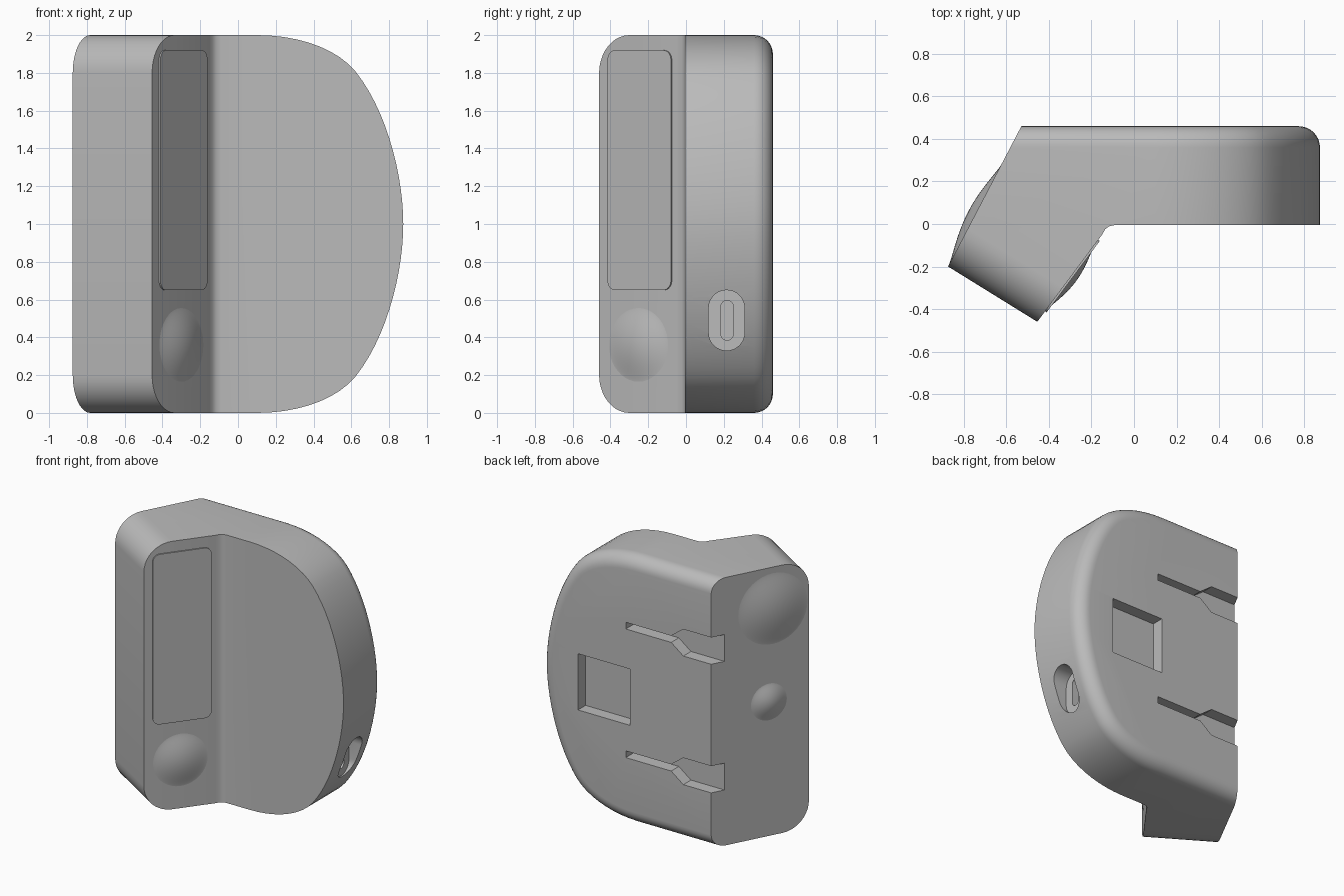
import bpy, bmesh, math
from mathutils import Vector, Matrix
from mathutils.geometry import interpolate_bezier

cube = bpy.data.objects.get("Cube")
if cube:
    bpy.data.objects.remove(cube, do_unlink=True)

grey = bpy.data.materials.new("plain grey")
grey.use_nodes = True
grey.diffuse_color = (0.5, 0.5, 0.5, 1)
grey.node_tree.nodes["Principled BSDF"].inputs["Base Color"].default_value = (0.5, 0.5, 0.5, 1)


def make_object(name, bm):
    mesh = bpy.data.meshes.new(name)
    bm.to_mesh(mesh)
    bm.free()
    mesh.materials.append(grey)
    obj = bpy.data.objects.new(name, mesh)
    bpy.context.collection.objects.link(obj)
    return obj


def prism(points, low, high, place):
    """Extrude a 2D outline between two levels; place maps (a, b, level) to space."""
    bm = bmesh.new()
    bottom, top = [[bm.verts.new(place(a, b, h)) for a, b in points] for h in (low, high)]
    bm.faces.new(bottom)
    bm.faces.new(top)
    for i in range(len(points)):
        j = (i + 1) % len(points)
        bm.faces.new((bottom[i], bottom[j], top[j], top[i]))
    bmesh.ops.recalc_face_normals(bm, faces=bm.faces[:])
    return bm


def rounded_rect(a0, a1, b0, b1, r, steps=8):
    points = []
    for k, (a, b) in enumerate(((a1 - r, b1 - r), (a0 + r, b1 - r), (a0 + r, b0 + r), (a1 - r, b0 + r))):
        for i in range(steps + 1):
            t = math.pi / 2 * (k + i / steps)
            points.append((a + r * math.cos(t), b + r * math.sin(t)))
    return points


def boolean(target, cutter, operation):
    mod = target.modifiers.new(operation.lower(), "BOOLEAN")
    mod.operation, mod.solver, mod.object = operation, "EXACT", cutter
    bpy.context.view_layer.objects.active = target
    bpy.ops.object.modifier_apply(modifier=mod.name)
    bpy.data.objects.remove(cutter, do_unlink=True)


def smooth(obj, degrees=30):
    bpy.ops.object.select_all(action="DESELECT")
    obj.select_set(True)
    bpy.context.view_layer.objects.active = obj
    bpy.ops.object.shade_smooth_by_angle(angle=math.radians(degrees))


along_x = lambda a, b, h: Vector((h, a, b))
along_y = lambda a, b, h: Vector((a, h, b))
along_z = lambda a, b, h: Vector((a, b, h))

# D-shaped housing with a rounded back rim
upper = [v.to_2d() for v in
         interpolate_bezier(*[Vector((x, z, 0)) for x, z in ((0.1, 2), (0.32, 2), (0.52, 1.93), (0.62, 1.81))], 10)
         + interpolate_bezier(*[Vector((x, z, 0)) for x, z in ((0.62, 1.81), (0.79, 1.6), (0.875, 1.25), (0.875, 1))], 14)[1:]]
lower = [(x, 2 - z) for x, z in reversed(upper[:-1])]
outline = [(-1.3, 2)] + [tuple(p) for p in upper] + lower + [(-1.3, 0)]
bm = prism(outline, -1, 0.46, along_y)
rim = [e for e in bm.edges if all(v.co.y > 0.45 for v in e.verts)]
bmesh.ops.bevel(bm, geom=rim, offset=0.1, segments=8, profile=0.5, affect="EDGES")
body = make_object("body", bm)

# Bent plan shape: flat housing plus slanted arm
arm_back, arm_front = Vector((-0.875, -0.2)), Vector((-0.455, -0.46))
back_dir = Vector((0.345, 0.66)).normalized()
back_corner = Vector((-0.53, 0.46))
bend = [(-0.15, -0.05), (-0.135, -0.024), (-0.115, -0.01), (-0.09, -0.005)]
plan = [tuple(arm_back), tuple(arm_front)] + bend + [(1.2, -0.005), (1.2, 0.6), tuple(back_corner + back_dir * 0.16)]
boolean(body, make_object("plan", prism(plan, -0.2, 2.2, along_z)), "INTERSECT")

# Large rounding at the top and bottom of the arm end
bm = bmesh.new()
bm.from_mesh(body.data)
at_end = lambda v: min((v.co.xy - arm_back).length, (v.co.xy - arm_front).length) < 0.005
ends = [e for e in bm.edges if all(at_end(v) for v in e.verts) and abs(e.verts[0].co.z - e.verts[1].co.z) < 0.01]
bmesh.ops.bevel(bm, geom=ends, offset=0.2, segments=10, profile=0.5, affect="EDGES")
bm.to_mesh(body.data)
bm.free()

# Mounting slots and square pocket in the back
for z in (0.515, 1.475):
    half = [(0.175, 0.025), (-0.2, 0.025), (-0.3, 0.1), (-1, 0.1)]
    slot = [(x, z + w) for x, w in half] + [(x, z - w) for x, w in reversed(half)]
    boolean(body, make_object("slot", prism(slot, 0.37, 0.6, along_y)), "DIFFERENCE")
pocket = [(0.14, 0.74), (0.57, 0.74), (0.57, 1.16), (0.14, 1.16)]
boolean(body, make_object("pocket", prism(pocket, 0.37, 0.6, along_y)), "DIFFERENCE")

# Charging port: wide recess, then a narrow slot
for (y0, y1, z0, z1), depth in (((0.12, 0.31, 0.33, 0.65), 0.7), ((0.185, 0.25, 0.385, 0.595), 0.6)):
    port = rounded_rect(y0, y1, z0, z1, (y1 - y0) / 2 - 0.0005)
    boolean(body, make_object("port", prism(port, depth, 1.1, along_x)), "DIFFERENCE")
smooth(body)

# Screen plate on the slanted front of the arm
front_dir = (Vector(bend[0]) - arm_front).normalized()
front_normal = Vector((front_dir.y, -front_dir.x))


def on_front(t, z, h):
    return (arm_front + front_dir * t + front_normal * h).to_3d() + Vector((0, 0, z))


screen = make_object("screen", prism(rounded_rect(0.062, 0.48, 0.65, 1.92, 0.05), -0.002, 0.009, on_front))
smooth(screen)


# Soft bulges on both slanted faces
def bulge(name, point, z, normal, radius, height):
    bm = bmesh.new()
    bmesh.ops.create_uvsphere(bm, u_segments=40, v_segments=24, radius=1)
    bmesh.ops.delete(bm, geom=[v for v in bm.verts if v.co.z < -0.001], context="VERTS")
    for v in bm.verts:
        flat = min(1, v.co.xy.length_squared)
        v.co = Vector((v.co.x * radius, v.co.y * radius, height * (1 - flat) ** 1.4 - 0.0005))
    n = normal.to_3d()
    turn = n.to_track_quat("Z", "Y").to_matrix().to_4x4()
    bm.transform(Matrix.Translation(Vector((point.x, point.y, z))) @ turn)
    smooth(make_object(name, bm), 60)


back_normal = Vector((-back_dir.y, back_dir.x))
bulge("front_button", arm_front + front_dir * 0.26, 0.36, front_normal, 0.2, 0.033)
bulge("back_large_bulge", back_corner - back_dir * 0.47, 1.69, back_normal, 0.27, 0.036)
bulge("back_small_bulge", back_corner - back_dir * 0.44, 1.0, back_normal, 0.14, 0.034)
